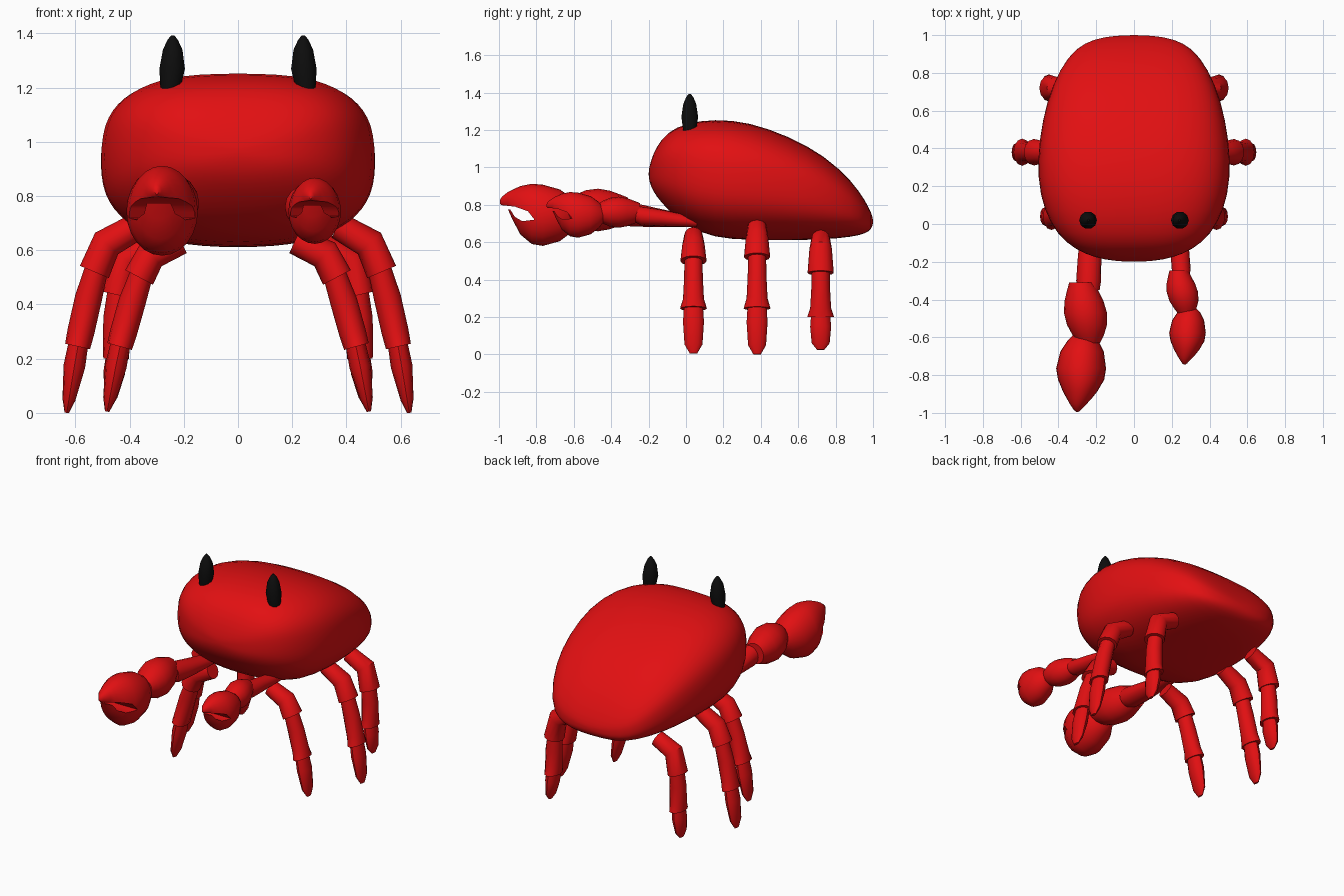
import bpy
import bmesh
from math import cos, sin, tau
from mathutils import Vector

if "Cube" in bpy.data.objects:
    bpy.data.objects.remove(bpy.data.objects["Cube"])


def make_material(name, colour):
    mat = bpy.data.materials.new(name)
    mat.use_nodes = True
    mat.diffuse_color = colour
    mat.node_tree.nodes["Principled BSDF"].inputs["Base Color"].default_value = colour
    return mat


RED = make_material("shell red", (0.76, 0.005, 0.006, 1))
BLACK = make_material("eye black", (0.004, 0.004, 0.004, 1))


def select_only(obj):
    bpy.ops.object.select_all(action="DESELECT")
    obj.select_set(True)
    bpy.context.view_layer.objects.active = obj


def finish(obj, angle=0.7):
    select_only(obj)
    bpy.ops.object.shade_smooth_by_angle(angle=angle)


def loft(name, rings, sides=16, mat=RED, upper=2, lower=2):
    """Skin superelliptic rings, each given as (centre, u axis, v axis)."""
    bm = bmesh.new()
    loops = []
    for centre, u, v in rings:
        loop = []
        for i in range(sides):
            c, s = cos(tau * i / sides), sin(tau * i / sides)
            power = 2 / (upper if s > 0 else lower)
            a = abs(c) ** power * (1 if c > 0 else -1)
            b = abs(s) ** power * (1 if s > 0 else -1)
            loop.append(bm.verts.new(centre + u * a + v * b))
        loops.append(loop)
    for low, high in zip(loops, loops[1:]):
        for i in range(sides):
            j = (i + 1) % sides
            bm.faces.new((low[i], low[j], high[j], high[i]))
    bm.faces.new(loops[0])
    bm.faces.new(loops[-1])
    bmesh.ops.recalc_face_normals(bm, faces=bm.faces)
    mesh = bpy.data.meshes.new(name)
    bm.to_mesh(mesh)
    bm.free()
    mesh.materials.append(mat)
    obj = bpy.data.objects.new(name, mesh)
    bpy.context.collection.objects.link(obj)
    return obj


def slices(sections):
    """Upright rings along y from (x, y, half width, bottom, top)."""
    return [(Vector((x, y, (lo + hi) / 2)), Vector((w, 0, 0)), Vector((0, 0, (hi - lo) / 2)))
            for x, y, w, lo, hi in sections]


def limb(name, side, y, path, radii):
    """Tube in the xz plane with its own thickness across and along y."""
    pts = [Vector((side * x, y, z)) for x, z in path]
    rings = []
    for i, p in enumerate(pts):
        along = (pts[min(i + 1, len(pts) - 1)] - pts[max(i - 1, 0)]).normalized()
        across = Vector((along.z, 0, -along.x))
        rings.append((p, across * radii[i][0], Vector((0, radii[i][1], 0))))
    finish(loft(name, rings, 12))


# Body shell
body = loft("body", slices([(0, *s) for s in (
    (-.2, .04, .95, .98), (-.19, .16, .90, 1.03), (-.16, .26, .845, 1.11),
    (-.1, .365, .775, 1.19), (0, .445, .685, 1.237), (.15, .502, .62, 1.26),
    (.34, .515, .61, 1.243), (.55, .488, .61, 1.167), (.74, .435, .612, 1.065),
    (.89, .35, .628, .925), (.96, .265, .645, .82), (.992, .16, .67, .755),
    (1, .04, .70, .72))]), 32, RED, 2.8, 2.5)
body.modifiers.new("smooth", "SUBSURF").levels = 1
body.modifiers["smooth"].render_levels = 1
finish(body, 3)

# Leg joints, as (x, z): hip, elbow, knee, ankle, tip
LEGS = {
    "front": (.04, ((.21, .635), (.32, .585), (.365, .50), (.437, .245), (.483, .005))),
    "middle": (.38, ((.37, .69), (.485, .625), (.53, .52), (.592, .245), (.632, 0))),
    "rear": (.72, ((.30, .62), (.415, .565), (.445, .435), (.45, .20), (.473, .025))),
}
for side, label in ((1, "left"), (-1, "right")):
    for place, (y, (hip, elbow, knee, ankle, tip)) in LEGS.items():
        name = f"{label}_{place}_leg"
        hip, elbow, knee, ankle, tip = map(Vector, (hip, elbow, knee, ankle, tip))
        limb(name + "_upper", side, y, (hip, elbow, knee),
             ((.05, .05), (.058, .06), (.058, .07)))
        limb(name + "_middle", side, y,
             (knee.lerp(elbow, .3), knee.lerp(ankle, .35), knee.lerp(ankle, .8), ankle),
             ((.042, .048), (.05, .05), (.05, .056), (.047, .072)))
        limb(name + "_lower", side, y,
             (ankle.lerp(knee, .1), ankle.lerp(tip, .3), ankle.lerp(tip, .8), tip),
             ((.036, .05), (.04, .056), (.024, .048), (.008, .02)))

    # Eye stalk
    rings = [(Vector((side * x, .02, z)), Vector((r, 0, 0)), Vector((0, r, 0)))
             for x, z, r in ((.25, 1.19, .036), (.243, 1.27, .047), (.241, 1.34, .036),
                             (.241, 1.375, .02), (.241, 1.393, .006))]
    finish(loft(label + "_eye", rings, 10, BLACK))


def pincer(name, x, tip_y, scale):
    """Claw with a curved mouth cut between its two fingers."""
    def place(y, z):
        return tip_y + scale * (y + 1), .745 + scale * (z - .745)

    sections = []
    for dx, y, w, lo, hi in (
            (.01, -.59, .05, .69, .80), (.01, -.62, .08, .65, .84),
            (.005, -.68, .115, .605, .882), (0, -.77, .132, .58, .907),
            (0, -.83, .122, .59, .912), (-.005, -.89, .093, .64, .9),
            (-.01, -.93, .065, .715, .882), (-.015, -.957, .045, .775, .868),
            (-.02, -.99, .018, .795, .842), (-.02, -1, .006, .805, .825)):
        py, low = place(y, lo)
        sections.append((x + dx * scale, py, w * scale, low, place(y, hi)[1]))
    claw = loft(name, slices(sections), 24)

    # Mouth cutter
    bm = bmesh.new()
    outline = ((-1.03, .802), (-.92, .79), (-.85, .765), (-.815, .72),
               (-.88, .712), (-.92, .735), (-.945, .775), (-1.03, .775))
    face = bm.faces.new([bm.verts.new((x - .3, *place(y, z))) for y, z in outline])
    moved = bmesh.ops.extrude_face_region(bm, geom=[face])["geom"]
    bmesh.ops.translate(bm, vec=(.6, 0, 0),
                        verts=[g for g in moved if isinstance(g, bmesh.types.BMVert)])
    bmesh.ops.recalc_face_normals(bm, faces=bm.faces)
    mesh = bpy.data.meshes.new("mouth_cutter")
    bm.to_mesh(mesh)
    bm.free()
    mesh.materials.append(RED)
    cutter = bpy.data.objects.new("mouth_cutter", mesh)
    cutter.hide_render = True
    bpy.context.collection.objects.link(cutter)
    cut = claw.modifiers.new("mouth", "BOOLEAN")
    cut.operation, cut.solver, cut.object = "DIFFERENCE", "EXACT", cutter
    select_only(claw)
    bpy.ops.object.modifier_apply(modifier="mouth")
    bpy.data.objects.remove(cutter)
    finish(claw)


def forearm(name, x, y, z, radius, length):
    """Barrel-shaped segment centred on y."""
    finish(loft(name, slices([
        (x - t * .02, y + t * length, radius * r, z - radius * r, z + radius * r)
        for t, r in ((-1, .5), (-.75, .72), (-.4, .93), (0, 1), (.4, .9), (.75, .72), (1, .58))])))


# Large right claw and its arm
pincer("right_claw", -.28, -.995, 1)
forearm("right_forearm", -.257, -.47, .772, .114, .16)
finish(loft("right_arm", slices([
    (-.24, -.35, .058, .70, .82), (-.24, -.30, .066, .685, .815),
    (-.235, -.17, .062, .68, .785), (-.225, .06, .045, .68, .735)])))

# Small left claw and its arm
pincer("left_claw", .283, -.745, .735)
forearm("left_forearm", .256, -.36, .76, .083, .115)
finish(loft("left_arm", slices([
    (.25, -.28, .042, .71, .80), (.25, -.24, .05, .69, .79),
    (.242, -.14, .05, .685, .775), (.235, .06, .04, .68, .735)])))
